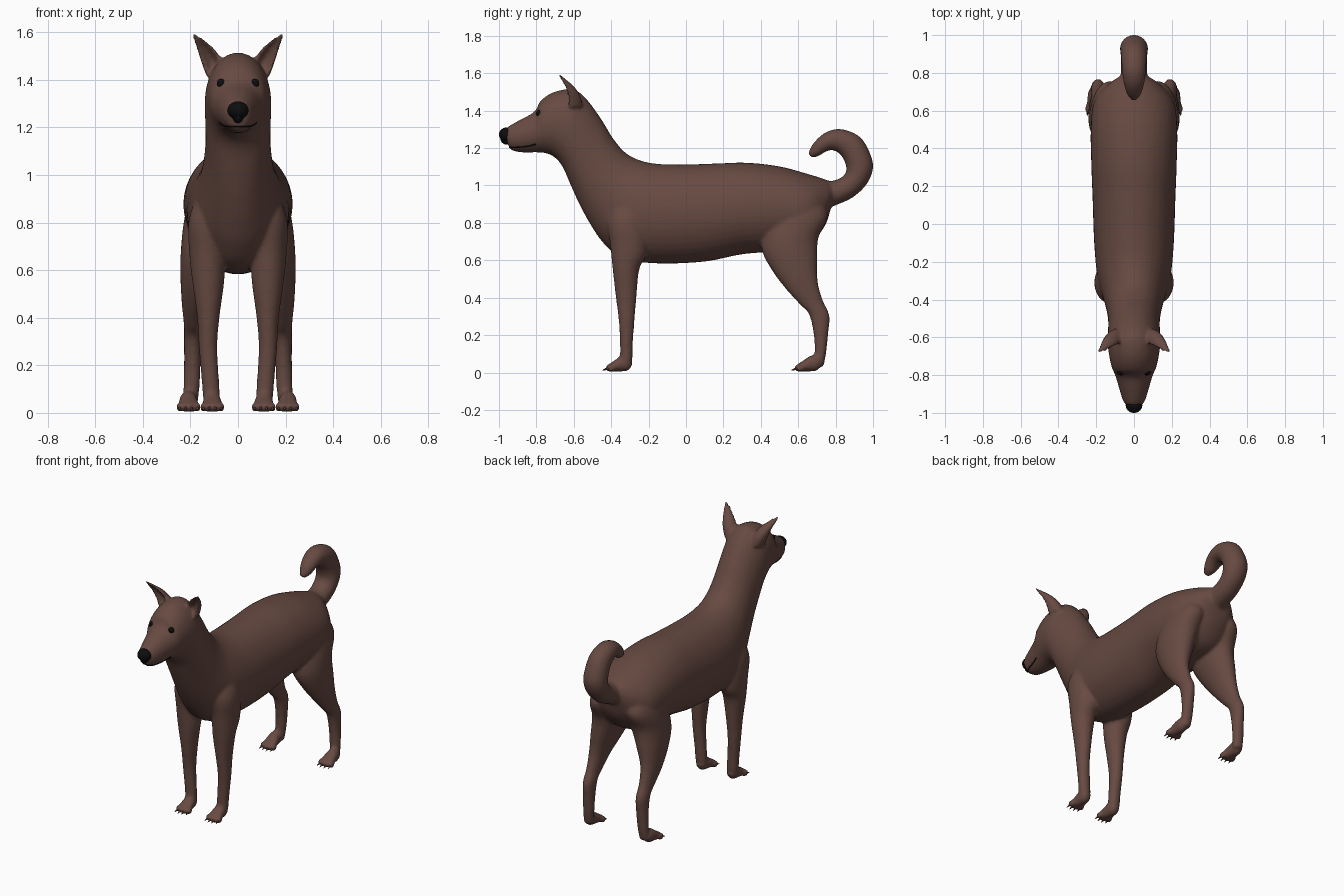
import bpy, bmesh
from math import sin, cos, pi, radians
from mathutils import Vector, Matrix

if "Cube" in bpy.data.objects:
    bpy.data.objects.remove(bpy.data.objects["Cube"])


def material(name, col):
    m = bpy.data.materials.new(name)
    m.diffuse_color = (*col, 1)
    m.use_nodes = True
    m.node_tree.nodes["Principled BSDF"].inputs["Base Color"].default_value = m.diffuse_color
    return m


FUR = material("brown_fur", (0.135, 0.068, 0.054))
BLACK = material("black", (0.004, 0.004, 0.004))


def spline(rows, k=5):
    """Catmull-Rom resampling of a list of section rows."""
    out = []
    for i in range(len(rows) - 1):
        q = [rows[max(0, min(len(rows) - 1, i + j))] for j in (-1, 0, 1, 2)]
        for s in range(k):
            t = s / k
            out.append([0.5 * (2 * b + (c - a) * t + (2 * a - 5 * b + 4 * c - d) * t * t
                               + (3 * b - a - 3 * c + d) * t ** 3) for a, b, c, d in zip(*q)])
    return out + [rows[-1]]


def skin(bm, rings):
    """Closed tube through rings of points."""
    rings = [[bm.verts.new(p) for p in r] for r in rings]
    n = len(rings[0])
    for a, b in zip(rings, rings[1:]):
        for i in range(n):
            bm.faces.new((a[i], a[(i + 1) % n], b[(i + 1) % n], b[i]))
    bm.faces.new(rings[0])
    bm.faces.new(rings[-1])


def loft(bm, rows, side=1, n=28):
    """Rows: y,z of one edge, y,z of the opposite edge, centre x, half width."""
    rings = []
    for y1, z1, y2, z2, xc, w in spline(rows):
        ring = []
        for i in range(n):
            a = 2 * pi * i / n
            c = cos(a)
            ring.append((side * (xc + w * sin(a)),
                         (y1 + y2) / 2 + c * (y1 - y2) / 2,
                         (z1 + z2) / 2 + c * (z1 - z2) / 2))
        rings.append(ring)
    skin(bm, rings)


def finish(bm, name, mat):
    bmesh.ops.recalc_face_normals(bm, faces=bm.faces[:])
    me = bpy.data.meshes.new(name)
    bm.to_mesh(me)
    bm.free()
    ob = bpy.data.objects.new(name, me)
    bpy.context.collection.objects.link(ob)
    me.materials.append(mat)
    for p in me.polygons:
        p.use_smooth = True
    return ob


def ball(bm, loc, scale, seg=20):
    bmesh.ops.create_uvsphere(bm, u_segments=seg, v_segments=seg // 2, radius=1,
                              matrix=Matrix.Translation(loc) @ Matrix.Diagonal((*scale, 1)))


body = bmesh.new()

# head, neck and torso
loft(body, [
    (-.975, 1.29, -.955, 1.23, 0, .03), (-.95, 1.315, -.935, 1.19, 0, .055),
    (-.89, 1.35, -.87, 1.176, 0, .076), (-.81, 1.395, -.80, 1.177, 0, .098),
    (-.775, 1.455, -.74, 1.17, 0, .118), (-.70, 1.502, -.69, 1.14, 0, .132),
    (-.60, 1.512, -.655, 1.09, 0, .14), (-.53, 1.46, -.62, 1.01, 0, .138),
    (-.45, 1.35, -.57, .90, 0, .137), (-.385, 1.245, -.51, .79, 0, .147),
    (-.31, 1.165, -.44, .69, 0, .167), (-.20, 1.122, -.34, .61, 0, .195),
    (-.05, 1.112, -.15, .583, 0, .211), (.15, 1.117, .10, .593, 0, .219),
    (.32, 1.122, .30, .632, 0, .226), (.50, 1.102, .50, .65, 0, .229),
    (.65, 1.062, .65, .68, 0, .21), (.75, 1.03, .74, .78, 0, .13),
    (.80, 1.0, .775, .88, 0, .06)], n=40)

# curled tail
loft(body, [
    (.70, 1.04, .70, .86, 0, .07), (.775, 1.025, .79, .89, 0, .07),
    (.825, 1.04, .89, .935, 0, .07), (.852, 1.065, .965, 1.005, 0, .072),
    (.857, 1.095, 1.0, 1.09, 0, .074), (.845, 1.135, .985, 1.17, 0, .072),
    (.82, 1.17, .93, 1.26, 0, .068), (.785, 1.188, .83, 1.302, 0, .063),
    (.75, 1.182, .745, 1.283, 0, .055), (.71, 1.157, .68, 1.225, 0, .04),
    (.672, 1.148, .652, 1.17, 0, .018)])

front_leg = [
    (-.37, .95, -.20, .95, .09, .07), (-.42, .82, -.20, .80, .122, .085),
    (-.405, .68, -.21, .64, .128, .076), (-.392, .55, -.25, .55, .125, .067),
    (-.375, .40, -.265, .40, .125, .047), (-.36, .28, -.275, .28, .126, .039),
    (-.353, .16, -.284, .16, .118, .037), (-.352, .07, -.287, .07, .112, .036),
    (-.35, .02, -.30, .02, .11, .03)]
hind_leg = [
    (.45, .95, .70, .95, .10, .09), (.42, .80, .758, .84, .125, .10),
    (.405, .66, .708, .72, .14, .10), (.46, .545, .702, .60, .165, .077),
    (.535, .445, .704, .49, .184, .053), (.61, .362, .732, .385, .189, .039),
    (.658, .31, .767, .305, .19, .037), (.683, .20, .76, .20, .192, .035),
    (.688, .10, .749, .10, .196, .034), (.685, .03, .735, .03, .2, .03)]
paw = [
    (-.285, .055, -.292, .03, .11, .018), (-.305, .09, -.31, .01, .11, .032),
    (-.345, .09, -.345, .005, .109, .038), (-.38, .066, -.38, .004, .108, .043),
    (-.405, .05, -.405, .004, .108, .044), (-.422, .035, -.42, .01, .108, .035)]
ear = [
    (.085, -.61, 1.42, .05, .06), (.110, -.615, 1.48, .046, .05),
    (.136, -.637, 1.53, .037, .038), (.163, -.663, 1.566, .024, .024),
    (.186, -.683, 1.594, .008, .012)]

claws = bmesh.new()
for s in (-1, 1):
    # legs, paws, toes and claws
    loft(body, front_leg, s)
    loft(body, hind_leg, s)
    for dx, dy in ((0, 0), (.1, 1.01)):
        loft(body, [(a + dy, b, c + dy, d, x + dx, w) for a, b, c, d, x, w in paw], s)
        for k in (-1.5, -.5, .5, 1.5):
            x = s * (.108 + dx + k * .0255)
            y = -.412 + dy + abs(k) * .008
            ball(body, (x, y, .024), (.0145, .025, .021))
            direction = Vector((s * k * .12, -1, -.35))
            rot = direction.to_track_quat('Z', 'Y').to_matrix().to_4x4()
            bmesh.ops.create_cone(claws, cap_ends=True, segments=10, radius1=.008, radius2=.001,
                                  depth=.03, matrix=Matrix.Translation((x, y - .025, .017)) @ rot)
    # cupped ears
    rings = []
    for x, y, z, hx, hy in spline(ear):
        ring = []
        for i in range(32):
            c, d = cos(2 * pi * i / 32), sin(2 * pi * i / 32)
            ring.append((s * (x + hx * c), y + hy * d * (1 if d > 0 else 1 - 1.2 * d * d), z))
        rings.append(ring)
    skin(body, rings)

dog = finish(body, "body", FUR)
finish(claws, "claws", FUR)

# fuse the parts into one smooth skin
rm = dog.modifiers.new("fuse", 'REMESH')
rm.mode = 'VOXEL'
rm.voxel_size = .009
rm.use_smooth_shade = True
sm = dog.modifiers.new("soften", 'SMOOTH')
sm.factor = .5
sm.iterations = 8
bpy.context.view_layer.objects.active = dog
dog.select_set(True)
for m in ("fuse", "soften"):
    bpy.ops.object.modifier_apply(modifier=m)


def hit(origin, direction):
    ok, p, _, _ = dog.ray_cast(Vector(origin), Vector(direction).normalized())
    return p if ok else Vector(origin)


# nose
bm = bmesh.new()
ball(bm, (0, -.960, 1.272), (.044, .040, .038), 28)
ball(bm, (0, -.958, 1.25), (.024, .034, .032), 20)
finish(bm, "nose", BLACK)

# eyes
bm = bmesh.new()
for s in (-1, 1):
    p = hit((s * .07, -1.5, 1.385), (0, 1, 0))
    ball(bm, p + Vector((0, .008, 0)), (.019, .016, .019))
finish(bm, "eyes", BLACK)

# mouth line laid on the muzzle
cu = bpy.data.curves.new("mouth", 'CURVE')
cu.dimensions = '3D'
cu.bevel_depth = .0035
cu.bevel_resolution = 2
sp = cu.splines.new('POLY')
sp.points.add(32)
for i, pt in enumerate(sp.points):
    t = i / 16 - 1
    a = radians(80) * t
    d = Vector((sin(a), -cos(a), 0))
    pt.co = (*hit(Vector((0, -.79, 1.203 + .018 * t * t)) + d * .6, -d), 1)
mouth = bpy.data.objects.new("mouth", cu)
bpy.context.collection.objects.link(mouth)
cu.materials.append(BLACK)
